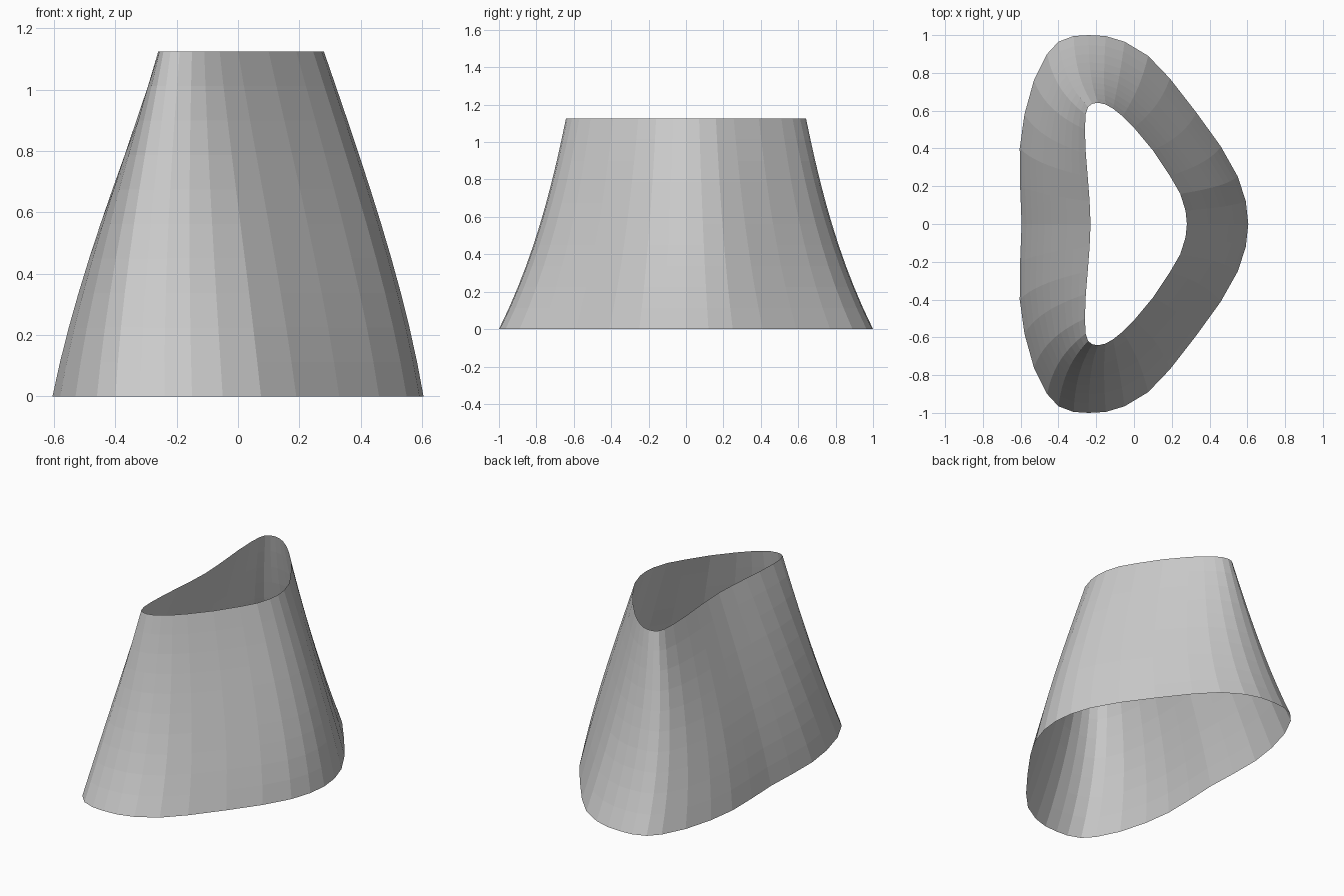
import bpy, bmesh

if "Cube" in bpy.data.objects:
    bpy.data.objects.remove(bpy.data.objects["Cube"])

HEIGHT = 1.125
ROWS = 10

# Half outlines (y >= 0), from the right-hand nose round to the left dent
BASE = [(.605, 0), (.592, .12), (.55, .25), (.46, .41), (.33, .59), (.19, .77),
        (.075, .89), (-.05, .965), (-.15, .995), (-.24, 1), (-.32, .995),
        (-.40, .965), (-.46, .90), (-.53, .76), (-.58, .58), (-.605, .40),
        (-.603, .20), (-.595, 0)]
RIM = [(.28, 0), (.273, .07), (.245, .16), (.19, .255), (.10, .39), (0, .51),
       (-.06, .57), (-.11, .61), (-.15, .633), (-.19, .642), (-.22, .637),
       (-.243, .62), (-.256, .58), (-.26, .50), (-.255, .37), (-.245, .25),
       (-.235, .12), (-.23, 0)]


def mirrored(half):
    """Close a half outline by mirroring it across y = 0."""
    return half + [(x, -y) for x, y in half[-2:0:-1]]


# Open tapered shell: bulges in x and pinches in y at mid height
bm = bmesh.new()
rings = []
for r in range(ROWS + 1):
    t = r / ROWS
    bend = 4 * t * (1 - t)
    ring = []
    for (bx, by), (rx, ry) in zip(mirrored(BASE), mirrored(RIM)):
        x = (bx + (rx - bx) * t) * (1 + .055 * bend)
        y = (by + (ry - by) * t) * (1 - .05 * bend)
        ring.append(bm.verts.new((x, y, HEIGHT * t)))
    rings.append(ring)

for low, high in zip(rings, rings[1:]):
    n = len(low)
    for i in range(n):
        j = (i + 1) % n
        bm.faces.new((low[i], low[j], high[j], high[i]))

mesh = bpy.data.meshes.new("tapered_shell")
bm.to_mesh(mesh)
bm.free()
shell = bpy.data.objects.new("tapered_shell", mesh)
bpy.context.collection.objects.link(shell)
